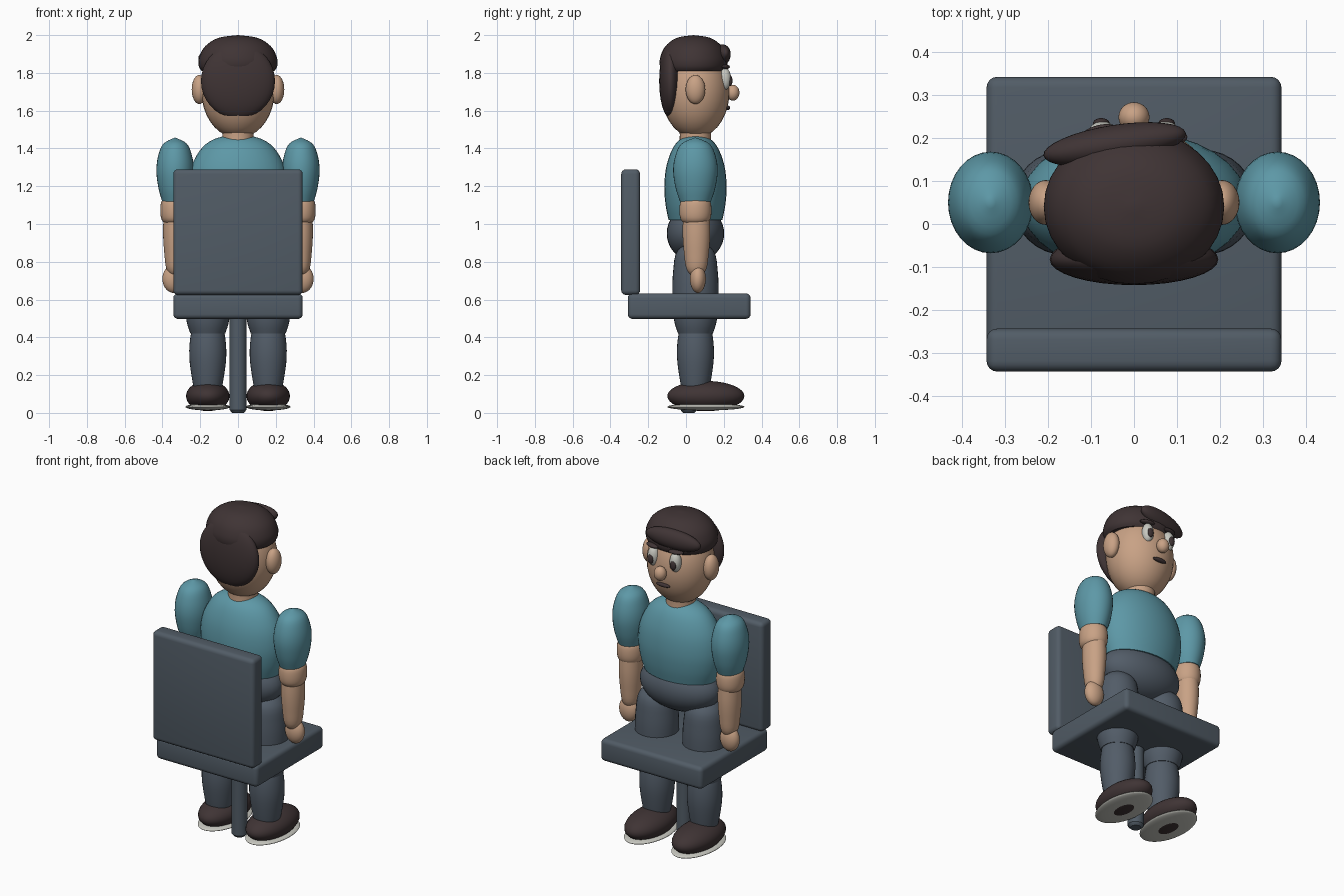
import bpy, bmesh, math
from mathutils import Matrix, Euler

if "Cube" in bpy.data.objects:
    bpy.data.objects.remove(bpy.data.objects["Cube"])


def material(name, rgb):
    m = bpy.data.materials.new(name)
    m.diffuse_color = (*rgb, 1)
    m.use_nodes = True
    m.node_tree.nodes["Principled BSDF"].inputs["Base Color"].default_value = m.diffuse_color
    return m


SKIN = material("skin", (0.58, 0.36, 0.235))
SHIRT = material("shirt_teal", (0.11, 0.315, 0.385))
TROUSERS = material("trouser_slate", (0.085, 0.108, 0.138))
CHAIR = material("chair_slate", (0.083, 0.107, 0.133))
HAIR = material("dark_brown", (0.05, 0.034, 0.035))
PALE = material("off_white", (0.58, 0.58, 0.53))


def finish(name, bm, mat, angle=40):
    me = bpy.data.meshes.new(name)
    bmesh.ops.recalc_face_normals(bm, faces=bm.faces)
    bm.to_mesh(me)
    bm.free()
    me.materials.append(mat)
    ob = bpy.data.objects.new(name, me)
    bpy.context.collection.objects.link(ob)
    bpy.ops.object.select_all(action='DESELECT')
    ob.select_set(True)
    bpy.context.view_layer.objects.active = ob
    bpy.ops.object.shade_smooth_by_angle(angle=math.radians(angle))
    return ob


def ball(name, mat, centre, half, rot=(0, 0, 0)):
    """Ellipsoid given by centre, half sizes and rotation in degrees."""
    bm = bmesh.new()
    bmesh.ops.create_uvsphere(bm, u_segments=32, v_segments=18, radius=1)
    turn = Euler([math.radians(a) for a in rot]).to_matrix().to_4x4()
    bm.transform(Matrix.Translation(centre) @ turn @ Matrix.Diagonal((*half, 1)))
    return finish(name, bm, mat)


def lathe(name, mat, x, y, profile, sx=1.0, n=32):
    """Turned form from (radius, z) pairs, smoothed between, stretched in x."""
    pts = [profile[0]]
    for i in range(len(profile) - 1):
        p = [profile[max(0, min(len(profile) - 1, i + k))] for k in (-1, 0, 1, 2)]
        for s in (0.25, 0.5, 0.75, 1):
            q = [0.5 * (2 * b + (c - a) * s + (2*a - 5*b + 4*c - d) * s**2
                        + (3*b - a - 3*c + d) * s**3) for a, b, c, d in zip(*p)]
            pts.append((max(q[0], 0), q[1]))
    bm = bmesh.new()
    rings = [[bm.verts.new((x + r * sx * math.cos(2 * math.pi * k / n),
                            y + r * math.sin(2 * math.pi * k / n), z))
              for k in range(n)] for r, z in pts]
    for a, b in zip(rings, rings[1:]):
        for k in range(n):
            bm.faces.new((a[k], a[(k + 1) % n], b[(k + 1) % n], b[k]))
    bm.faces.new(rings[0])
    bm.faces.new(rings[-1])
    bmesh.ops.remove_doubles(bm, verts=bm.verts, dist=1e-5)
    return finish(name, bm, mat)


def slab(name, mat, centre, size, bevel=0.025):
    bm = bmesh.new()
    bmesh.ops.create_cube(bm, size=1)
    bm.transform(Matrix.Translation(centre) @ Matrix.Diagonal((*size, 1)))
    bmesh.ops.bevel(bm, geom=bm.edges[:], offset=bevel, segments=4,
                    profile=0.5, affect='EDGES')
    return finish(name, bm, mat)


# Chair
slab("seat", CHAIR, (0, 0.017, 0.565), (0.685, 0.65, 0.135))
slab("backrest", CHAIR, (0, -0.293, 0.957), (0.685, 0.1, 0.665))
lathe("chair_post", CHAIR, 0, 0.015,
      [(0.03, 0), (0.043, 0.015), (0.045, 0.04), (0.045, 0.25), (0.045, 0.52)])

# Trunk
ball("pelvis", TROUSERS, (0, 0.05, 0.95), (0.255, 0.152, 0.15))
lathe("torso", SHIRT, 0, 0.05,
      [(0.142, 1.02), (0.158, 1.1), (0.165, 1.2), (0.153, 1.31),
       (0.118, 1.405), (0.07, 1.455), (0, 1.475)], sx=1.6)
lathe("neck", SKIN, 0, 0.05, [(0.085, 1.42), (0.083, 1.47), (0.085, 1.54)])

# Limbs, one set per side
for s, side in ((-1, "left"), (1, "right")):
    lathe("thigh_" + side, TROUSERS, s * 0.16, 0.05,
          [(0.092, 0.42), (0.113, 0.49), (0.122, 0.62), (0.118, 0.75),
           (0.095, 0.86), (0, 0.925)])
    lathe("shin_" + side, TROUSERS, s * 0.16, 0.05,
          [(0.062, 0.09), (0.08, 0.16), (0.098, 0.3), (0.089, 0.42), (0.06, 0.5)])
    ball("shoe_" + side, HAIR, (s * 0.16, 0.105, 0.089), (0.115, 0.204, 0.08))
    ball("sole_" + side, PALE, (s * 0.16, 0.105, 0.032), (0.118, 0.204, 0.019))
    lathe("sleeve_" + side, SHIRT, s * 0.333, 0.05,
          [(0.082, 1.12), (0.105, 1.19), (0.118, 1.28), (0.107, 1.36),
           (0.074, 1.425), (0, 1.458)], sx=0.84)
    lathe("elbow_" + side, SKIN, s * 0.335, 0.05,
          [(0.055, 1.0), (0.078, 1.025), (0.085, 1.07), (0.078, 1.12),
           (0.05, 1.14)], sx=0.9)
    lathe("forearm_" + side, SKIN, s * 0.333, 0.055,
          [(0, 0.71), (0.05, 0.755), (0.066, 0.85), (0.073, 0.95),
           (0.07, 1.05)], sx=0.87)
    ball("hand_" + side, SKIN, (s * 0.34, 0.063, 0.71), (0.06, 0.042, 0.075))

    # Side features of the face
    ball("ear_" + side, SKIN, (s * 0.205, 0.05, 1.712), (0.04, 0.052, 0.077))
    ball("eye_" + side, PALE, (s * 0.074, 0.206, 1.768), (0.034, 0.033, 0.058))
    ball("pupil_" + side, HAIR, (s * 0.076, 0.234, 1.758), (0.019, 0.012, 0.028))
    ball("brow_" + side, HAIR, (s * 0.08, 0.21, 1.832), (0.045, 0.02, 0.012),
         (0, 0, -s * 14))

# Head and face
ball("head", SKIN, (0, 0.05, 1.7), (0.193, 0.18, 0.245))
ball("nose", SKIN, (0, 0.248, 1.695), (0.036, 0.035, 0.042))
ball("mouth", HAIR, (0, 0.22, 1.615), (0.046, 0.014, 0.012))

# Hair
lathe("hair_cap", HAIR, 0, 0.04,
      [(0.165, 1.81), (0.178, 1.835), (0.177, 1.88), (0.15, 1.94),
       (0.09, 1.985), (0, 2.0)], sx=1.165)
ball("hair_back", HAIR, (0, -0.082, 1.757), (0.196, 0.06, 0.197))
ball("hair_fringe", HAIR, (-0.045, 0.185, 1.892), (0.168, 0.045, 0.058), (0, -5, 9))
